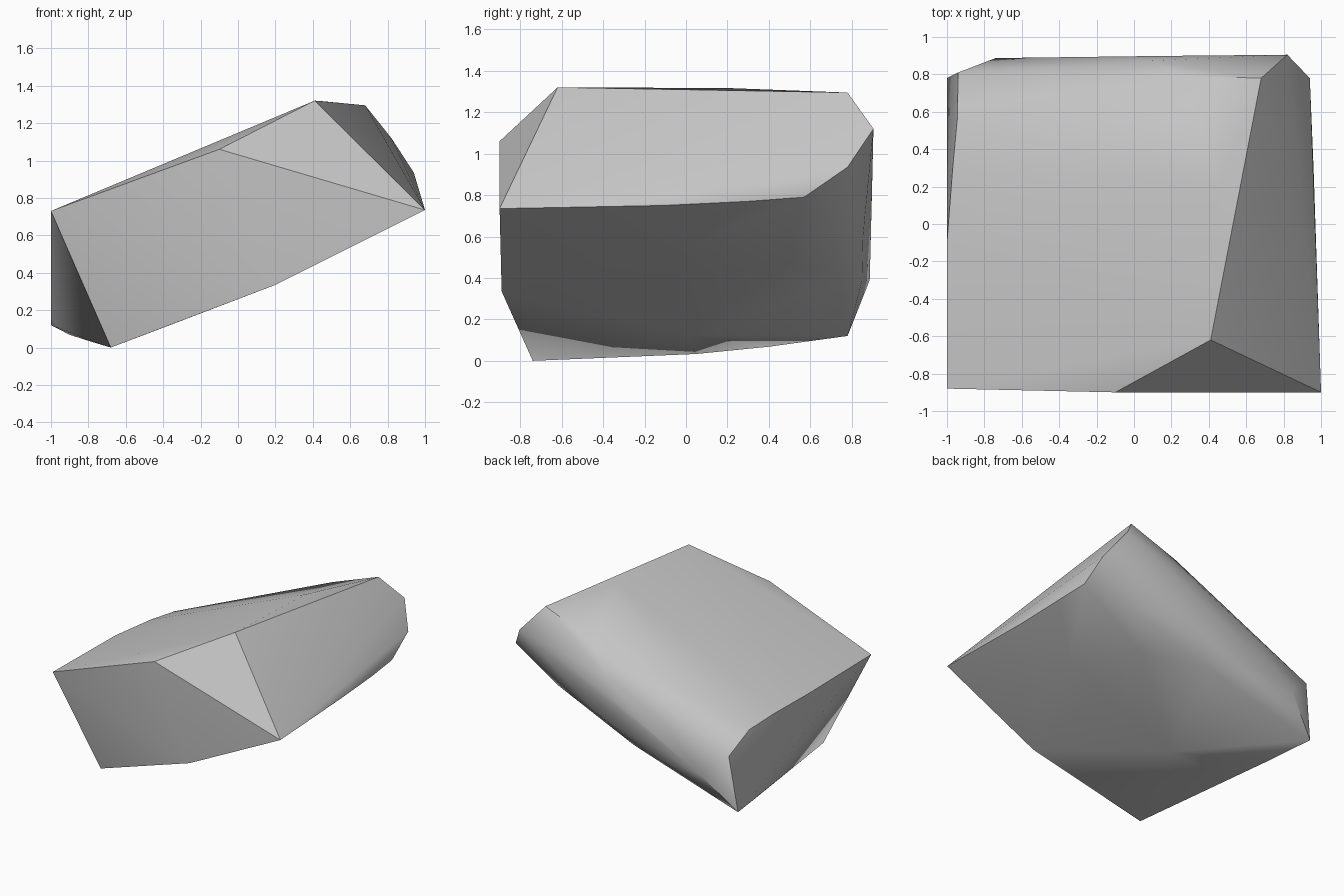
import bpy
import bmesh
from math import radians
from mathutils import Vector

default_cube = bpy.data.objects.get("Cube")
if default_cube:
    bpy.data.objects.remove(default_cube, do_unlink=True)


def flat_material(name, colour):
    material = bpy.data.materials.new(name)
    material.use_nodes = True
    material.diffuse_color = colour
    shader = next(n for n in material.node_tree.nodes if n.type == 'BSDF_PRINCIPLED')
    shader.inputs["Base Color"].default_value = colour
    shader.inputs["Roughness"].default_value = 1
    return material


def hull_object(name, outlines, material, sharp_angle):
    """Wrap a convex skin around several outlines and smooth its gentle bends."""
    bm = bmesh.new()
    for outline in outlines:
        for point in outline:
            bm.verts.new(Vector(point))
    hull = bmesh.ops.convex_hull(bm, input=bm.verts[:])
    loose = [g for g in hull["geom_interior"] if isinstance(g, bmesh.types.BMVert)]
    bmesh.ops.delete(bm, geom=loose, context='VERTS')
    bmesh.ops.recalc_face_normals(bm, faces=bm.faces[:])
    mesh = bpy.data.meshes.new(name)
    bm.to_mesh(mesh)
    bm.free()
    mesh.materials.append(material)
    obj = bpy.data.objects.new(name, mesh)
    bpy.context.collection.objects.link(obj)
    bpy.ops.object.select_all(action='DESELECT')
    obj.select_set(True)
    bpy.context.view_layer.objects.active = obj
    bpy.ops.object.shade_smooth_by_angle(angle=radians(sharp_angle))
    return obj


# Front face, a slanted slab with a clipped upper corner
front_face = [(-1, -.88, .73), (-.68, -.74, 0), (.2, -.89, .335),
              (1, -.9, .735), (-.1, -.9, 1.06)]

# Upper ridge, running from the front peak to the rear
ridge = [(.41, -.62, 1.32), (.45, .2, 1.317), (.68, .78, 1.295)]

# Rim of the high end, between its steep face and the underside
high_rim = [(.97, -.1, .75), (.96, .3, .77), (.945, .57, .79),
            (.94, .78, .935), (.82, .905, 1.12)]

# Rim of the low end, between the top and the end face
low_rim = [(-1, -.1, .72), (-.97, .29, .702), (-.945, .56, .673),
           (-.94, .81, .555), (-.74, .887, .39), (-1, .78, .12)]

# Gently bulging underside
underside = [(-.79, .05, .033), (-.9, .4, .068), (-.35, 0, .125),
             (.3, 0, .4), (.6, 0, .54), (.35, .5, .47),
             (-.07, .75, .39), (.63, .7, .657)]

# Rounded rear, in rows from the top edge down to the underside
rear_top = [(.27, .79, 1.14), (-.1, .79, .96)]
rear_shoulder = [(.1, .873, .945), (-.4, .863, .71)]
rear_middle = [(.1, .898, .82), (-.35, .892, .6)]
rear_lower = [(.15, .855, .6), (-.4, .85, .385)]

stone_grey = flat_material("stone grey", (.56, .56, .56, 1))
hull_object("rock", [front_face, ridge, high_rim, low_rim, underside,
                     rear_top, rear_shoulder, rear_middle, rear_lower],
            stone_grey, 35)
